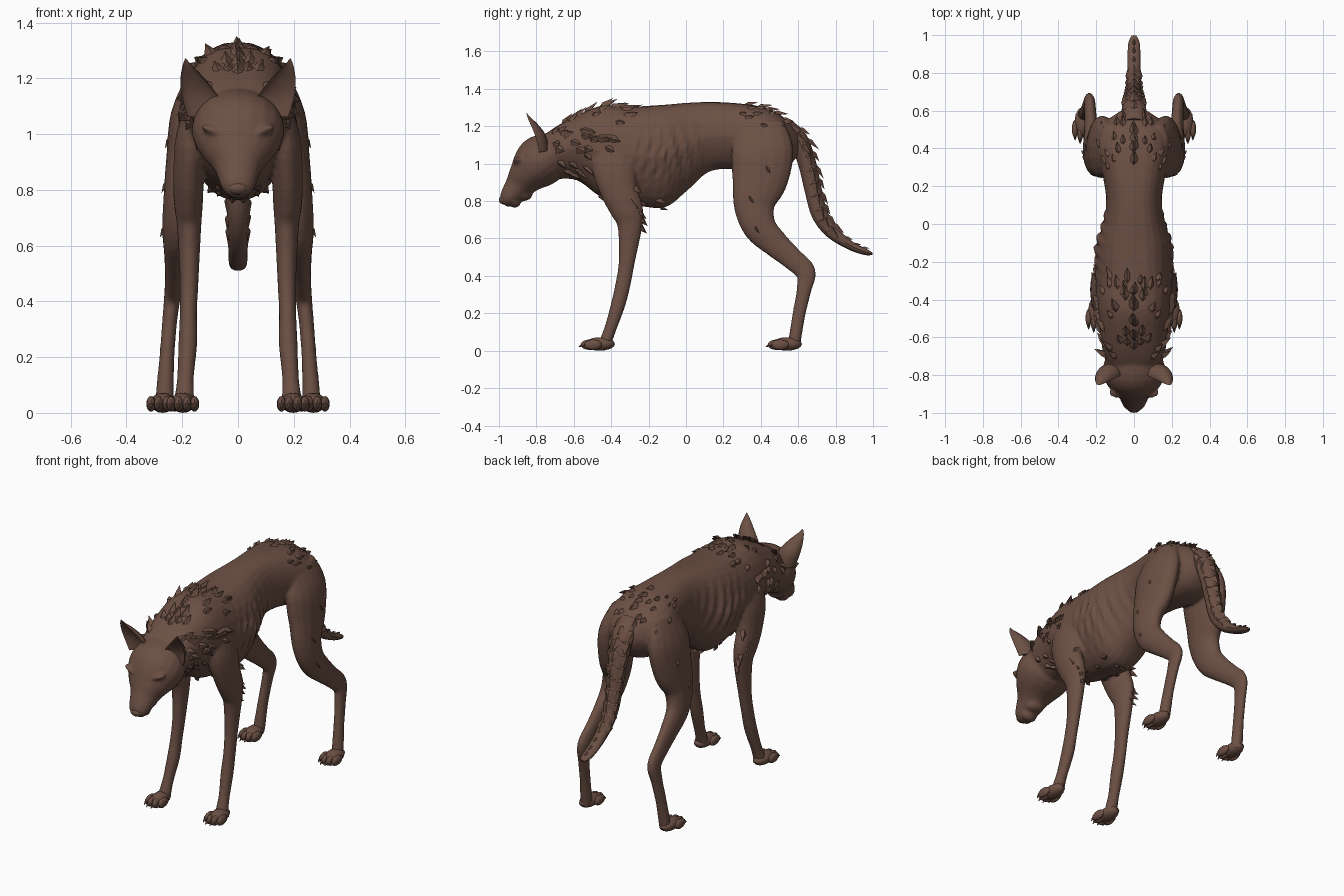
import bpy, bmesh, math, random
from mathutils import Vector, Matrix
from mathutils.bvhtree import BVHTree

if "Cube" in bpy.data.objects:
    bpy.data.objects.remove(bpy.data.objects["Cube"])

random.seed(4)
fur = bpy.data.materials.new("dark brown fur")
fur.diffuse_color = (0.15, 0.08, 0.058, 1)
fur.use_nodes = True
fur.node_tree.nodes["Principled BSDF"].inputs["Base Color"].default_value = fur.diffuse_color


def finish(bm, name, angle=35):
    bmesh.ops.recalc_face_normals(bm, faces=bm.faces)
    me = bpy.data.meshes.new(name)
    bm.to_mesh(me)
    bm.free()
    me.materials.append(fur)
    ob = bpy.data.objects.new(name, me)
    bpy.context.collection.objects.link(ob)
    bpy.ops.object.select_all(action='DESELECT')
    ob.select_set(True)
    bpy.context.view_layer.objects.active = ob
    bpy.ops.object.shade_smooth_by_angle(angle=math.radians(angle))
    return ob


def smooth_path(pts, k):
    """Catmull-Rom through rows of (x, y, z, ru, rv)."""
    out = []
    for i in range(len(pts) - 1):
        p0, p1, p2, p3 = (pts[max(0, min(len(pts) - 1, i + j))] for j in (-1, 0, 1, 2))
        for s in range(k):
            t = s / k
            out.append([0.5 * (2 * b + (c - a) * t + (2 * a - 5 * b + 4 * c - d) * t * t
                               + (3 * b - a - 3 * c + d) * t ** 3)
                        for a, b, c, d in zip(p0, p1, p2, p3)])
    return out + [list(pts[-1])]


def oval(a):
    return math.cos(a), math.sin(a)


def loft(name, pts, n=14, k=4, shape=oval, side=1, fixed=None, warp=None):
    rows = smooth_path(pts, k)
    bm = bmesh.new()
    rings = []
    for i, r in enumerate(rows):
        c = Vector(r[:3])
        t = Vector(rows[min(i + 1, len(rows) - 1)][:3]) - Vector(rows[max(i - 1, 0)][:3])
        v = fixed or t.cross(Vector((1, 0, 0))).normalized()
        ring = []
        for j in range(n):
            a, b = shape(2 * math.pi * j / n)
            p = c + Vector((1, 0, 0)) * a * r[3] + v * b * r[4]
            if warp:
                p = warp(p)
            p.x *= side
            ring.append(bm.verts.new(p))
        rings.append(ring)
    for a, b in zip(rings, rings[1:]):
        for j in range(n):
            bm.faces.new((a[j], a[(j + 1) % n], b[(j + 1) % n], b[j]))
    bm.faces.new(rings[0])
    bm.faces.new(rings[-1])
    return finish(bm, name)


def blobs(name, items):
    """Ellipsoids: (centre, radii, rotation about y)."""
    bm = bmesh.new()
    for c, r, rot in items:
        m = Matrix.Translation(c) @ Matrix.Rotation(rot, 4, 'Y') @ Matrix.Diagonal((*r, 1))
        bmesh.ops.create_uvsphere(bm, u_segments=12, v_segments=8, radius=1, matrix=m)
    return finish(bm, name)


def tuft(bm, p, nrm, d, length, width, lift=0.2):
    """Leaf-shaped lock of fur lying along d, lifted along nrm."""
    s = d.cross(nrm).normalized() * width
    mid = p + d * length * 0.4
    root, l, r, top, tip = (bm.verts.new(q) for q in (
        p - nrm * 0.012, mid - s - nrm * 0.01, mid + s - nrm * 0.01,
        mid + nrm * width * 0.5, p + d * length + nrm * length * lift))
    for f in ((root, l, top), (root, top, r), (l, tip, top), (top, tip, r), (root, r, tip, l)):
        bm.faces.new(f)


# torso and neck: slices of (y, bottom, top, half width)
slices = [(-.80, .94, 1.12, .11), (-.70, .92, 1.195, .16), (-.58, .91, 1.26, .178),
          (-.45, .82, 1.31, .198), (-.30, .785, 1.305, .205), (-.12, .765, 1.315, .205),
          (0, .85, 1.325, .17), (.12, .955, 1.33, .148), (.25, .97, 1.325, .165),
          (.40, .95, 1.305, .20), (.52, .97, 1.25, .17), (.60, 1.04, 1.17, .07)]


def egg(a):
    c, s = math.cos(a), math.sin(a)
    w = abs(c) ** (0.72 if s > 0 else 0.8) * (1 + 0.22 * min(0, s))
    return math.copysign(w, c), s


def ribs(p):
    fade = max(0, 1 - ((p.y + .08) / .26) ** 2) * max(0, 1 - abs(p.z - 1.03) / .24)
    p.x *= 1 + 0.08 * fade * math.sin((p.y + .25 * (p.z - 1)) * 95)
    return p


torso = loft("torso", [(0, y, (b + t) / 2, w, (t - b) / 2) for y, b, t, w in slices],
             n=28, k=6, shape=egg, fixed=Vector((0, 0, 1)), warp=ribs)
me = torso.data
tree = BVHTree.FromPolygons([v.co for v in me.vertices], [p.vertices for p in me.polygons])

# head with brows, eyes and jaw
merge = [torso]
merge.append(loft("head", [
    (0, -.66, 1.08, .13, .10), (0, -.76, 1.025, .165, .137), (0, -.815, .975, .155, .127),
    (0, -.86, .925, .122, .097), (0, -.895, .88, .086, .077), (0, -.93, .84, .07, .06),
    (0, -.957, .806, .056, .045), (0, -.975, .785, .032, .025)], n=20))
merge.append(blobs("brows", [((s * .08, -.893, 1.008), (.06, .028, .016), -s * .4) for s in (1, -1)]))
merge.append(blobs("jaw", [((0, -.915, .80), (.05, .035, .036), 0), ((0, -.87, .835), (.06, .05, .035), 0)]))
blobs("nose", [((0, -.974, .806), (.036, .026, .024), 0)])
blobs("eyes", [((s * .078, -.893, .978), (.02, .016, .011), -s * .4) for s in (1, -1)])


def crescent(a):
    return math.cos(a), math.sin(a) if math.sin(a) > 0 else 0.45 * abs(math.sin(a))


hind = [(.13, .40, 1.22, .05, .12), (.165, .41, 1.08, .075, .165), (.185, .395, .92, .072, .152),
        (.205, .365, .78, .062, .112), (.22, .395, .66, .052, .09), (.225, .48, .57, .04, .072),
        (.23, .57, .49, .032, .06), (.235, .64, .42, .03, .055), (.245, .632, .33, .027, .04),
        (.255, .605, .20, .027, .035), (.262, .585, .08, .032, .034), (.265, .575, .02, .032, .035)]
fore = [(.12, -.36, 1.17, .05, .10), (.162, -.385, 1.0, .06, .12), (.176, -.36, .86, .056, .10),
        (.178, -.315, .75, .052, .088), (.175, -.30, .66, .043, .066), (.175, -.316, .48, .034, .044),
        (.178, -.336, .36, .031, .041), (.18, -.362, .25, .034, .039), (.188, -.40, .13, .03, .033),
        (.192, -.425, .06, .035, .033), (.193, -.432, .02, .035, .033)]
locks = bmesh.new()
for s, tag in ((1, "right"), (-1, "left")):
    # ears, legs
    loft("ear_" + tag, [(.12, -.785, 1.06, .06, .05), (.135, -.80, 1.13, .066, .055),
                        (.16, -.822, 1.19, .047, .038), (.18, -.845, 1.24, .02, .016),
                        (.188, -.853, 1.27, .002, .002)], n=16, shape=crescent, side=s)
    merge.append(loft("hind_leg_" + tag, hind, n=16, side=s))
    merge.append(loft("front_leg_" + tag, fore, n=16, side=s))
    # paws with four toes and claws
    for part, x, y in (("hind_paw_", .27, .425), ("front_paw_", .198, -.575)):
        items = [((s * x, y + .115, .036), (.045, .08, .036), 0)]
        for i, o in enumerate((-.042, -.015, .015, .042)):
            back = .018 if i in (0, 3) else 0
            c = Vector((s * (x + o), y + .06 + back, .032))
            items.append((c, (.017, .048, .028), 0))
            tuft(locks, c + Vector((0, -.035, -.008)), Vector((0, 0, -1)), Vector((0, -1, 0)), .028, .008)
        blobs(part + tag, items)
    # locks behind the elbows, shoulders and thighs
    for y, z, x in ((-.27, .77, .20), (-.26, .73, .19), (-.265, .69, .18), (-.30, .81, .215),
                    (-.28, .89, .205), (-.33, .85, .215)):
        tuft(locks, Vector((s * x, y, z)), Vector((s * .8, .5, 0)).normalized(),
             Vector((0, .6, -.8)), random.uniform(.06, .085), .024)
    for y, z, x in ((.33, .84, .262), (.42, 1.0, .25), (.36, .68, .268)):
        tuft(locks, Vector((s * x, y, z)), Vector((s, 0, 0)), Vector((0, .5, -.85)), .06, .014)

# fuse torso, head and legs into one skin
bpy.ops.object.select_all(action='DESELECT')
for ob in merge:
    ob.select_set(True)
bpy.context.view_layer.objects.active = torso
bpy.ops.object.join()
torso.name = "body"
for m in list(torso.modifiers):
    torso.modifiers.remove(m)
skin = torso.modifiers.new("fuse", 'REMESH')
skin.mode = 'VOXEL'
skin.voxel_size = 0.009
skin.use_smooth_shade = True
soften = torso.modifiers.new("soften", 'SMOOTH')
soften.iterations = 3

# tail
tail = [(0, .53, 1.20, .06, .045), (0, .60, 1.13, .066, .05), (0, .648, 1.0, .055, .048),
        (0, .68, .86, .045, .046), (0, .715, .73, .04, .044), (0, .78, .635, .036, .036),
        (0, .88, .562, .034, .024), (0, .96, .528, .03, .017), (0, .997, .518, .012, .006)]
loft("tail", tail, n=12)
rows = smooth_path(tail, 2)
for i in range(1, 14):
    d = (Vector(rows[i + 1][:3]) - Vector(rows[i - 1][:3])).normalized()
    out = Vector((1, 0, 0)).cross(d)
    out = out if out.y > 0 else -out
    for a in ((-1.2, 0, 1.2) if i < 10 else (0,)):
        nrm = out * math.cos(a) + Vector((math.sin(a), 0, 0))
        p = Vector(rows[i][:3]) + out * math.cos(a) * rows[i][4] * .9 \
            + Vector((math.sin(a) * rows[i][3] * .85, 0, 0))
        big = i < 10
        tuft(locks, p, nrm, d, random.uniform(.08, .11) if big else .05, .034 if big else .015,
             .2 if a == 0 else .05)


# locks scattered over mane, rump and chest, dropped onto the torso
def scatter(count, y0, y1, a0, a1, size, down):
    for i in range(count):
        y = y0 + (y1 - y0) * (i + random.random()) / count
        a = math.radians(random.uniform(a0, a1))
        ray = Vector((math.cos(a), 0, math.sin(a)))
        for s in (1, -1):
            r = Vector((ray.x * s, 0, ray.z))
            hit, nrm, _, _ = tree.ray_cast(Vector((0, y, 1.07)) + r, -r)
            if hit:
                d = Vector((0, 1, -down * abs(ray.x)))
                d = (d - nrm * d.dot(nrm)).normalized()
                tuft(locks, hit, nrm, d, size * random.uniform(.75, 1.2), size * .33)


scatter(32, -.74, -.32, 5, 85, .085, .5)     # mane
scatter(7, -.68, -.38, 88, 90, .085, 0)      # crest
scatter(12, -.70, -.45, -50, 5, .08, .9)     # throat and neck sides
scatter(14, .26, .55, 35, 80, .065, .5)      # rump
scatter(5, .26, .56, 88, 90, .08, 0)         # rump crest
scatter(5, -.50, -.10, -88, -70, .07, 0)     # chest
finish(locks, "fur_locks", 20)
